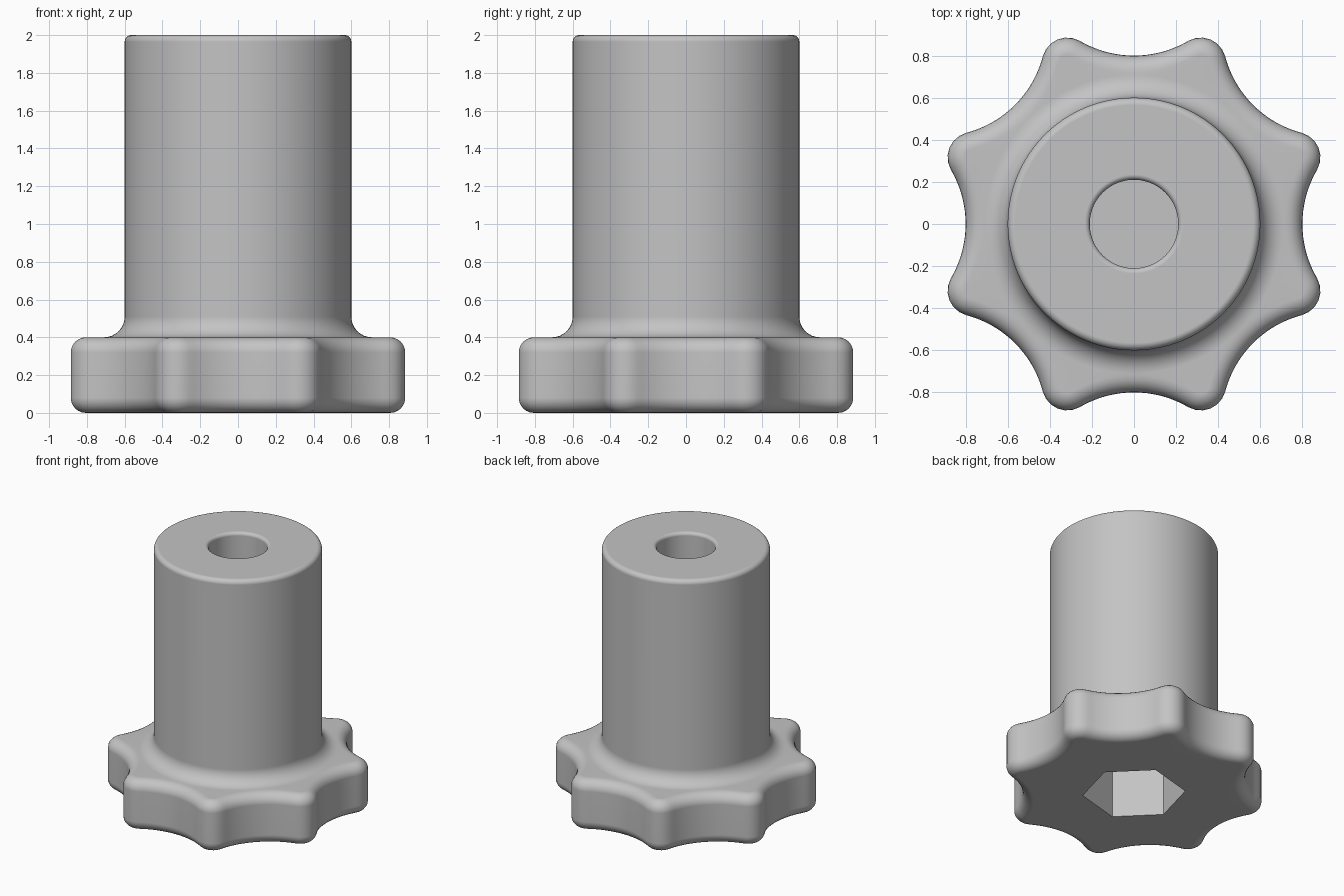
import bpy, bmesh
from math import pi, sin, cos, radians, sqrt, atan2

cube = bpy.data.objects.get("Cube")
if cube:
    bpy.data.objects.remove(cube)

LOBES = 8
TIP_STEPS, VALLEY_STEPS = 6, 18
COUNT = LOBES * (TIP_STEPS + VALLEY_STEPS)
START = radians(22.5)
HALF = pi / LOBES

TIP_R, VALLEY_R, VALLEY_DIST = 0.12, 0.51, 1.31
EDGE, PLATE_H = 0.08, 0.4
STEM_R, HEIGHT, FILLET, STEM_ROUND = 0.6, 2.0, 0.11, 0.035
HOLE_R, HOLE_ROUND, HOLE_FLOOR = 0.21, 0.025, 0.52
HEX_R, HEX_DEPTH, HEX_TURN = 0.367, 0.5, radians(15)


def scalloped(z, inset):
    """Ring of rounded tips joined by tangent hollow arcs."""
    tip_r, valley_r = TIP_R - inset, VALLEY_R + inset
    vx, vy = VALLEY_DIST * cos(HALF), VALLEY_DIST * sin(HALF)
    cx = vx - sqrt((TIP_R + VALLEY_R) ** 2 - vy ** 2)
    tangent = atan2(vy, vx - cx)
    sweep = pi / 2 - HALF - (pi / 2 - tangent)
    ring = []
    for lobe in range(LOBES):
        turn = START + lobe * 2 * HALF
        # the tip, from its middle to the tangent point
        for i in range(TIP_STEPS // 2):
            a = tangent * i / (TIP_STEPS // 2)
            x, y = cx + tip_r * cos(a), tip_r * sin(a)
            ring.append((x * cos(turn) - y * sin(turn), x * sin(turn) + y * cos(turn), z))
        # the hollow between two tips
        for i in range(VALLEY_STEPS):
            a = pi + HALF + sweep * (1 - 2 * i / VALLEY_STEPS)
            x, y = vx + valley_r * cos(a), vy + valley_r * sin(a)
            ring.append((x * cos(turn) - y * sin(turn), x * sin(turn) + y * cos(turn), z))
        # first half of the next tip
        turn += 2 * HALF
        for i in range(TIP_STEPS // 2):
            a = -tangent * (1 - i / (TIP_STEPS // 2))
            x, y = cx + tip_r * cos(a), tip_r * sin(a)
            ring.append((x * cos(turn) - y * sin(turn), x * sin(turn) + y * cos(turn), z))
    return ring


def angles():
    return [START + 2 * pi * i / COUNT for i in range(COUNT)]


def circle(z, r):
    return [(r * cos(a), r * sin(a), z) for a in angles()]


def hexagon(z):
    ring = []
    for a in angles():
        local = (a - HEX_TURN + 1e-6) % (pi / 3) - pi / 6
        r = HEX_R * cos(pi / 6) / cos(local)
        ring.append((r * cos(a), r * sin(a), z))
    return ring


def arc(steps=6):
    return [(sin(pi / 2 * i / steps), cos(pi / 2 * i / steps)) for i in range(steps + 1)]


# Hexagonal socket, then the rounded handle plate
rings = [hexagon(HEX_DEPTH), hexagon(0)]
rings += [scalloped(EDGE * (1 - c), EDGE * (1 - s)) for s, c in arc()]
rings += [scalloped(PLATE_H - EDGE * (1 - s), EDGE * (1 - c)) for s, c in arc()]
# Hollow fillet up to the stem, rounded stem top
rings += [circle(PLATE_H + FILLET * (1 - c), STEM_R + FILLET * (1 - s)) for s, c in arc(8)]
rings += [circle(HEIGHT - STEM_ROUND * (1 - s), STEM_R - STEM_ROUND * (1 - c)) for s, c in arc()]
# Rounded mouth and wall of the blind hole
rings += [circle(HEIGHT - HOLE_ROUND * (1 - c), HOLE_R + HOLE_ROUND * (1 - s)) for s, c in arc(5)]
rings.append(circle(HOLE_FLOOR, HOLE_R))

bm = bmesh.new()
loops = [[bm.verts.new(p) for p in ring] for ring in rings]
for low, high in zip(loops, loops[1:]):
    for i in range(COUNT):
        j = (i + 1) % COUNT
        bm.faces.new((low[i], low[j], high[j], high[i]))
bm.faces.new(loops[0])
bm.faces.new(loops[-1])
bmesh.ops.recalc_face_normals(bm, faces=bm.faces)

mesh = bpy.data.meshes.new("knob")
bm.to_mesh(mesh)
bm.free()
knob = bpy.data.objects.new("knob", mesh)
bpy.context.collection.objects.link(knob)

# Plain grey
grey = bpy.data.materials.new("grey")
grey.use_nodes = True
color = (0.55, 0.55, 0.55, 1)
grey.diffuse_color = color
grey.node_tree.nodes["Principled BSDF"].inputs["Base Color"].default_value = color
mesh.materials.append(grey)

# Smooth curves with sharp socket and hole edges, flat faces kept flat
bpy.ops.object.select_all(action="DESELECT")
knob.select_set(True)
bpy.context.view_layer.objects.active = knob
bpy.ops.object.shade_smooth_by_angle(angle=radians(30))
weighted = knob.modifiers.new("weighted_normals", "WEIGHTED_NORMAL")
weighted.keep_sharp = True
